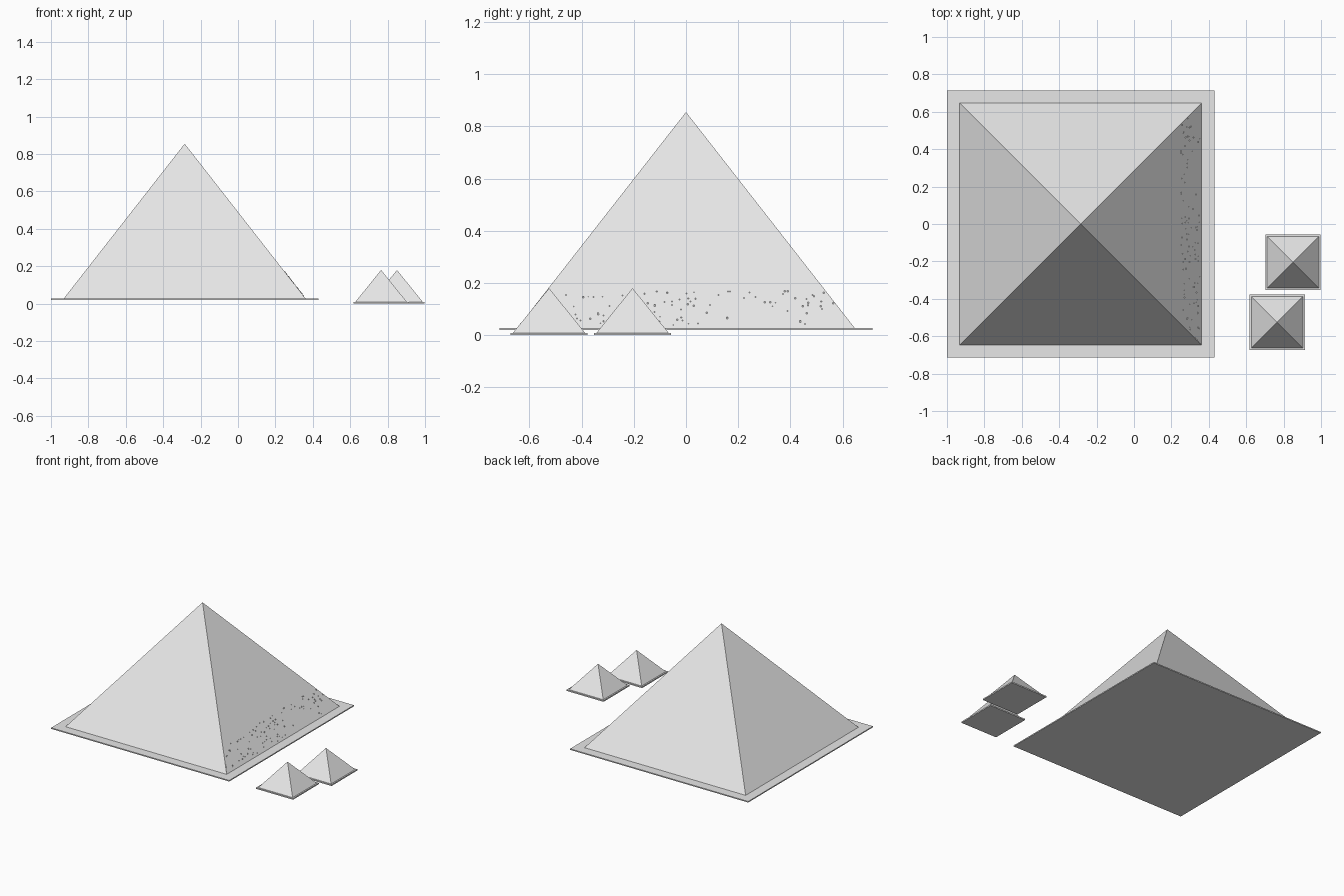
import bpy
import bmesh
import random
from mathutils import Matrix, Vector

random.seed(7)
cube = bpy.data.objects.get("Cube")
if cube:
    bpy.data.objects.remove(cube, do_unlink=True)

stone = bpy.data.materials.new("pale_stone")
stone.use_nodes = True
colour = (0.8, 0.8, 0.8, 1)
stone.diffuse_color = colour
stone.node_tree.nodes["Principled BSDF"].inputs["Base Color"].default_value = colour


def finish(bm, name):
    mesh = bpy.data.meshes.new(name)
    bm.to_mesh(mesh)
    bm.free()
    mesh.materials.append(stone)
    obj = bpy.data.objects.new(name, mesh)
    bpy.context.collection.objects.link(obj)
    return obj


def add_box(bm, centre, size):
    bmesh.ops.create_cube(
        bm, size=1, matrix=Matrix.Translation(centre) @ Matrix.Diagonal((*size, 1)))


def plinth(name, x, y, half, bottom, top):
    bm = bmesh.new()
    add_box(bm, (x, y, (bottom + top) / 2), (2 * half, 2 * half, top - bottom))
    return finish(bm, name)


def pyramid(name, x, y, half, bottom, apex):
    bm = bmesh.new()
    base = [bm.verts.new((x + sx * half, y + sy * half, bottom))
            for sx, sy in ((-1, -1), (1, -1), (1, 1), (-1, 1))]
    tip = bm.verts.new((x, y, apex))
    bm.faces.new(base[::-1])
    for i in range(4):
        bm.faces.new((base[i], base[(i + 1) % 4], tip))
    return finish(bm, name)


# Great pyramid on its thin plinth
CX, HALF, BASE, APEX = -0.285, 0.647, 0.027, 0.855
plinth("great_plinth", CX, 0, 0.715, 0.019, BASE)
pyramid("great_pyramid", CX, 0, HALF, BASE, APEX)

# Two small companion pyramids
for name, x, y in (("rear", 0.85, -0.205), ("front", 0.765, -0.525)):
    plinth(name + "_small_plinth", x, y, 0.148, 0, 0.009)
    pyramid(name + "_small_pyramid", x, y, 0.138, 0.009, 0.18)

# Tiny stone chips just breaking the surface of the left slope
bm = bmesh.new()
for i in range(100):
    z = random.uniform(0.035, 0.17)
    reach = HALF * (APEX - z) / (APEX - BASE)
    y = random.uniform(-reach, reach)
    s = random.uniform(0.003, 0.006)
    add_box(bm, Vector((CX + reach - 0.001, y, z)), (s, s, s * 1.3))
finish(bm, "stone_chips")
